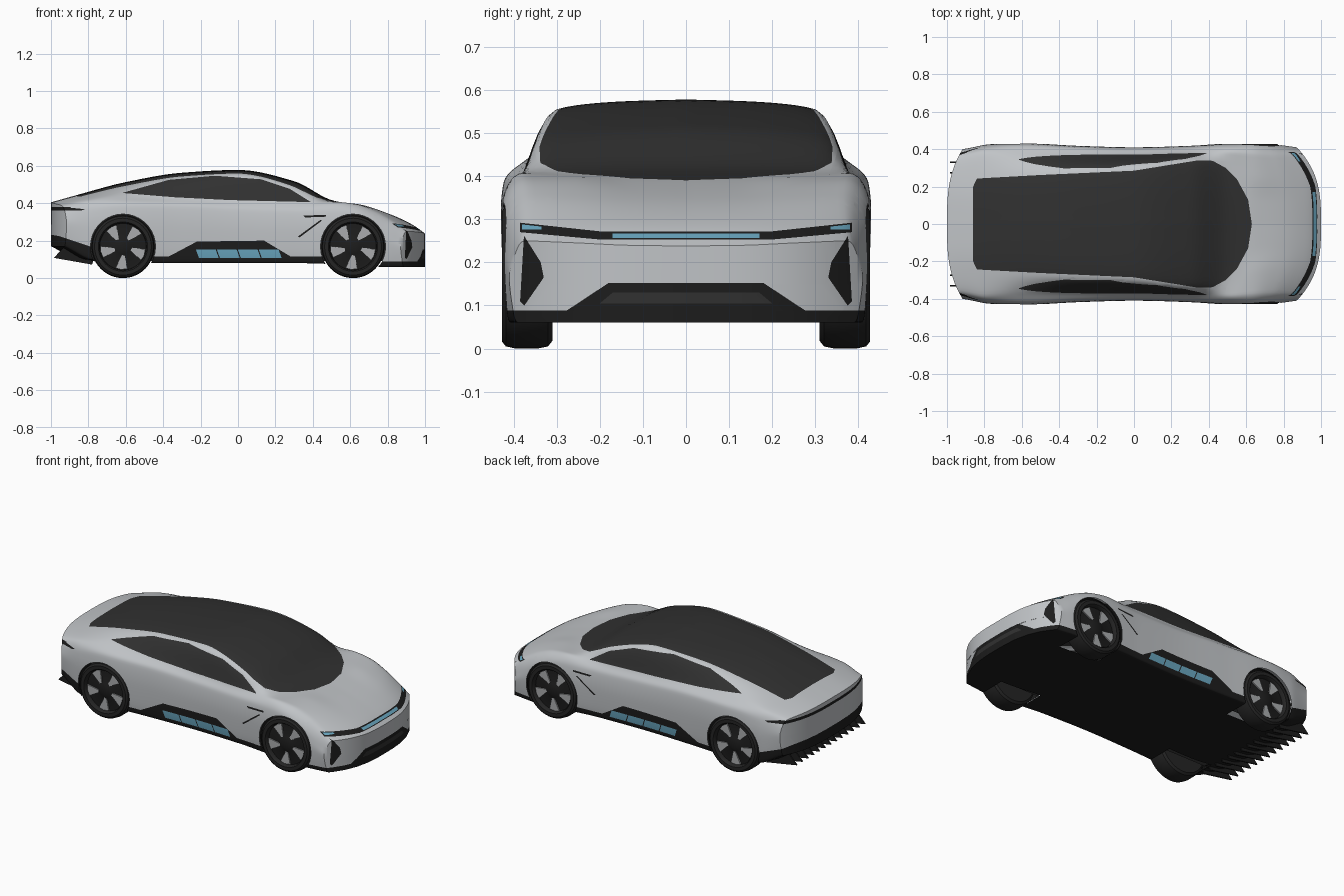
import bpy, bmesh, math
from mathutils import Vector

if "Cube" in bpy.data.objects:
    bpy.data.objects.remove(bpy.data.objects["Cube"])


def material(name, r, g, b):
    m = bpy.data.materials.new(name)
    m.diffuse_color = (r, g, b, 1)
    m.use_nodes = True
    m.node_tree.nodes["Principled BSDF"].inputs["Base Color"].default_value = m.diffuse_color
    return m


MATS = [material("silver_paint", .53, .55, .57), material("dark_glass", .03, .03, .03),
        material("black_trim", .012, .012, .012), material("light_blue", .14, .38, .52),
        material("tyre_black", .018, .018, .018), material("rim_grey", .40, .41, .42)]
SILVER, GLASS, BLACK, BLUE, TYRE, RIM = range(6)


def finish(bm, name, mat=None, angle=35):
    me = bpy.data.meshes.new(name)
    bm.to_mesh(me)
    bm.free()
    ob = bpy.data.objects.new(name, me)
    bpy.context.collection.objects.link(ob)
    for m in (MATS if mat is None else [MATS[mat]]):
        me.materials.append(m)
    bpy.ops.object.select_all(action='DESELECT')
    ob.select_set(True)
    bpy.context.view_layer.objects.active = ob
    bpy.ops.object.shade_smooth_by_angle(angle=math.radians(angle))
    return ob


def curve(xs, ys, x):
    """Monotone cubic through the given points."""
    n = len(xs)
    d = [(ys[i + 1] - ys[i]) / (xs[i + 1] - xs[i]) for i in range(n - 1)]
    i = max(k for k in range(n - 1) if k == 0 or xs[k] <= x)

    def slope(k):
        if k in (0, n - 1):
            return d[0] if k == 0 else d[-1]
        a, b = d[k - 1], d[k]
        return 0 if a * b <= 0 else 2 * a * b / (a + b)
    h = xs[i + 1] - xs[i]
    t = (x - xs[i]) / h
    return (ys[i] * (1 + 2 * t) * (1 - t) ** 2 + h * slope(i) * t * (1 - t) ** 2
            + ys[i + 1] * t * t * (3 - 2 * t) + h * slope(i + 1) * t * t * (t - 1))


# Body lines along the length: heights and half widths
U = [-1, -.85, -.6, -.3, 0, .3, .5, .65, .8, .93, 1]
TOP_Z = [.405, .447, .513, .563, .578, .518, .417, .386, .345, .287, .238]
RAIL_Z = [.398, .435, .49, .54, .555, .49, .41, .395, .352, .29, .245]
RAIL_Y = [.25, .262, .272, .285, .30, .33, .30, .26, .25, .25, .25]
BELT_Z = [.385, .415, .435, .43, .413, .405, .408, .395, .355, .295, .25]
BELT_Y = [.36, .385, .375, .37, .372, .38, .38, .37, .365, .37, .375]
WIDE_Y = [.40, .425, .432, .418, .41, .418, .43, .433, .43, .42, .41]
FLOOR_Z = [.17, .10, .08, .08, .08, .08, .075, .065, .06, .06, .06]


def smooth(t):
    t = min(max(t, 0), 1)
    return t * t * (3 - 2 * t)


def section(u, flat=0):
    """One half cross-section, bent back at the corners in plan."""
    tz, rz, ry, bz, by, w, fz = [curve(U, k, u) for k in
                                 (TOP_Z, RAIL_Z, RAIL_Y, BELT_Z, BELT_Y, WIDE_Y, FLOOR_Z)]
    ys = [0, .95 * w, .985 * w, w, .98 * w, by, ry, ry * .5, 0]
    zs = [fz, fz, fz + .045, fz + .55 * (bz - fz), bz - .05, bz, rz, rz + (tz - rz) * .8, tz]
    idx = list(range(9))
    pts = []
    for k in range(8 * 6 + 1):
        y, z = curve(idx, ys, k / 6), curve(idx, zs, k / 6)
        z += flat * ((fz + tz) / 2 - z)
        c = (abs(y) / .41) ** 3
        x = u - .13 * smooth((u - .5) / .5) * c + .09 * smooth((-u - .6) / .4) * c
        pts.append((x, y, z))
    return pts


# Body shell
bm = bmesh.new()
N = 80
us = [math.sin((i / N - .5) * math.pi) * .35 + (i / N * 2 - 1) * .65 for i in range(N + 1)]
us[0], us[-1] = -1, 1
rows = [section(-1, 1)] + [section(u) for u in us] + [section(1, 1)]
for s in (1, -1):
    grid = [[bm.verts.new((x, s * y, z)) for x, y, z in r] for r in rows]
    for a, b in zip(grid, grid[1:]):
        for k in range(len(a) - 1):
            bm.faces.new((a[k], a[k + 1], b[k + 1], b[k]))
bmesh.ops.remove_doubles(bm, verts=bm.verts, dist=1e-5)
bmesh.ops.recalc_face_normals(bm, faces=bm.faces)
zone = bm.faces.layers.int.new("zone")
bm.normal_update()
for f in bm.faces:
    if f.normal.z < -.6 and f.calc_center_median().z < .2:
        f.material_index = BLACK
count = 0


def cut(outline, axis, keep, mat=None):
    """Cut a convex outline, projected along an axis, into the body and colour it."""
    global count
    count += 1
    i, j = [k for k in range(3) if k != axis]
    lo = [min(p[k] for p in outline) for k in (0, 1)]
    hi = [max(p[k] for p in outline) for k in (0, 1)]
    region = []
    for f in bm.faces:
        if not keep(f.calc_center_median()):
            continue
        a, b = [v.co[i] for v in f.verts], [v.co[j] for v in f.verts]
        if max(a) > lo[0] and min(a) < hi[0] and max(b) > lo[1] and min(b) < hi[1]:
            region.append(f)
            f[zone] = count
    mid = [sum(p[k] for p in outline) / len(outline) for k in (0, 1)]
    for p, q in zip(outline, outline[1:] + outline[:1]):
        co, no = Vector((0, 0, 0)), Vector((0, 0, 0))
        co[i], co[j] = p
        no[i], no[j] = p[1] - q[1], q[0] - p[0]
        if no[i] * (mid[0] - p[0]) + no[j] * (mid[1] - p[1]) < 0:
            no = -no
        no.normalize()
        geom = set(region)
        for f in region:
            geom.update(f.verts)
            geom.update(f.edges)
        if not geom:
            return []
        bmesh.ops.bisect_plane(bm, geom=list(geom), dist=1e-5, plane_co=co, plane_no=no)
        found = [f for f in bm.faces if f[zone] == count]
        region = []
        for f in found:
            if (f.calc_center_median() - co).dot(no) > 0:
                region.append(f)
            else:
                f[zone] = 0
    for f in region:
        if mat is not None:
            f.material_index = mat
    return region


def mirrored(half):
    return half + [(x, -y) for x, y in reversed(half) if y]


# Roof glass and windscreen
upper = lambda c: c.z > .36
cut(mirrored([(-.86, .2), (-.84, .243), (-.5, .262), (0, .285)]), 2, upper, GLASS)
cut(mirrored([(0, .285), (.34, .34), (.42, .338), (.49, .30), (.55, .24), (.61, .13), (.63, 0)]), 2, upper, GLASS)
# Side windows
side = lambda c: abs(c.y) > .25
cut([(-.62, .455), (-.37, .525), (-.125, .547), (.125, .528), (.275, .478), (.39, .406),
     (-.045, .417), (-.34, .432)], 1, side, GLASS)
# Sills with blue panels
anywhere = lambda c: True
cut([(-.5, .05), (-.5, .115), (.5, .115), (.5, .05)], 1, anywhere, BLACK)
cut([(-.38, .11), (-.22, .195), (.14, .2), (.29, .11)], 1, side, BLACK)
for k in range(4):
    x = -.225 + k * .112
    cut([(x, .152), (x + .106, .152), (x + .122, .108), (x + .016, .108)], 1, side, BLUE)
# Fender vent lines
cut([(.35, .334), (.47, .338), (.47, .328), (.36, .324)], 1, side, BLACK)
cut([(.32, .222), (.44, .31), (.45, .308), (.33, .218)], 1, side, BLACK)
# Nose: light bar, side vents, lower intake
nose = lambda c: c.x > .7
cut([(-.2, .253), (-.2, .272), (.2, .272), (.2, .253)], 0, nose, BLACK)
cut([(-.17, .256), (-.17, .267), (.17, .267), (.17, .256)], 0, nose, BLUE)
for s in (1, -1):
    cut([(s * .2, .253), (s * .2, .272), (s * .385, .292), (s * .385, .27)], 0, nose, BLACK)
    cut([(s * .335, .276), (s * .335, .283), (s * .38, .288), (s * .38, .276)], 0, nose, BLUE)
    cut([(s * .376, .262), (s * .385, .11), (s * .375, .1), (s * .33, .165), (s * .337, .2)], 0, nose, BLACK)
cut([(-.45, .05), (-.45, .088), (.45, .088), (.45, .05)], 0, nose, BLACK)
cut([(-.28, .086), (-.18, .152), (.18, .152), (.28, .086)], 0, nose, BLACK)
cut([(-.2, .105), (-.17, .13), (.17, .13), (.2, .105)], 0, nose, GLASS)
# Tail: light strip and black lower bumper
cut([(-.45, .362), (-.45, .38), (.45, .38), (.45, .362)], 0, lambda c: c.x < -.9, BLACK)
cut([(-.93, .38), (-.82, .368), (-.84, .36), (-.93, .362)], 1, lambda c: c.x < -.8 and abs(c.y) > .25, BLACK)
cut([(-1.02, .235), (-.96, .225), (-.75, .155), (-.75, .03), (-1.02, .03)], 1, lambda c: c.x < -.7, BLACK)
# Wheel openings
for cx in (-.615, .615):
    ring = [(cx + .174 * math.cos(a * math.pi / 18), .168 + .174 * math.sin(a * math.pi / 18)) for a in range(36)]
    bmesh.ops.delete(bm, geom=cut(ring, 1, lambda c: abs(c.y) > .28), context='FACES')
bm.faces.layers.int.remove(zone)
finish(bm, "body_shell")


def lathe(name, profile, cx, s, mat, keep_above=None):
    """Turn (radius, y) points about a wheel axle."""
    bm = bmesh.new()
    rings = [[bm.verts.new((cx + r * math.cos(a * math.tau / 48), s * y, .168 + r * math.sin(a * math.tau / 48)))
              for a in range(48)] for r, y in profile]
    for a, b in zip(rings, rings[1:]):
        for k in range(48):
            bm.faces.new((a[k], a[k - 1], b[k - 1], b[k]))
    bmesh.ops.remove_doubles(bm, verts=bm.verts, dist=1e-5)
    bmesh.ops.recalc_face_normals(bm, faces=bm.faces)
    if keep_above is not None:
        bmesh.ops.bisect_plane(bm, geom=bm.verts[:] + bm.edges[:] + bm.faces[:], clear_inner=True,
                               plane_co=(0, 0, keep_above), plane_no=(0, 0, 1))
    finish(bm, name, mat)


def plates(name, shapes, direction, mat):
    """Thin plates: each outline pushed along a direction."""
    bm = bmesh.new()
    for pts in shapes:
        f = bm.faces.new([bm.verts.new(p) for p in pts])
        new = bmesh.ops.extrude_face_region(bm, geom=[f])["geom"]
        bmesh.ops.translate(bm, vec=direction, verts=[v for v in new if isinstance(v, bmesh.types.BMVert)])
        if not f.is_valid:
            continue
    bmesh.ops.recalc_face_normals(bm, faces=bm.faces)
    finish(bm, name, mat)


# Wheels: tyre, dark rim, grey blades, and the wheel well
for cx, end in ((.615, "front"), (-.615, "rear")):
    for s, lr in ((-1, "right"), (1, "left")):
        tag = end + "_" + lr
        lathe(tag + "_tyre", [(0, .31), (.15, .31), (.163, .32), (.168, .345), (.168, .395), (.163, .418),
                              (.152, .427), (.132, .427), (.126, .42), (.124, .4)], cx, s, TYRE)
        lathe(tag + "_rim", [(.124, .4), (.06, .402), (.04, .41), (.02, .415), (0, .415)], cx, s, BLACK)
        lathe(tag + "_wheel_well", [(0, .285), (.178, .285), (.178, .41)], cx, s, BLACK, .09)
        blades = []
        for k in range(5):
            a = math.radians(54 + 72 * k)
            blades.append([(cx + r * math.cos(a + t), s * .401, .168 + r * math.sin(a + t))
                           for r, t in ((.045, -.12), (.121, -.34), (.123, -.1), (.121, .2), (.05, .2))])
        plates(tag + "_rim_blades", blades, (0, s * .008, 0), RIM)

# Rear diffuser fins
fins = [[(x, -.33 + k * .055 - .004, z) for x, z in ((-.76, .14), (-.93, .165), (-.985, .108), (-.78, .072))]
        for k in range(13)]
plates("diffuser_fins", fins, (0, .008, 0), BLACK)
